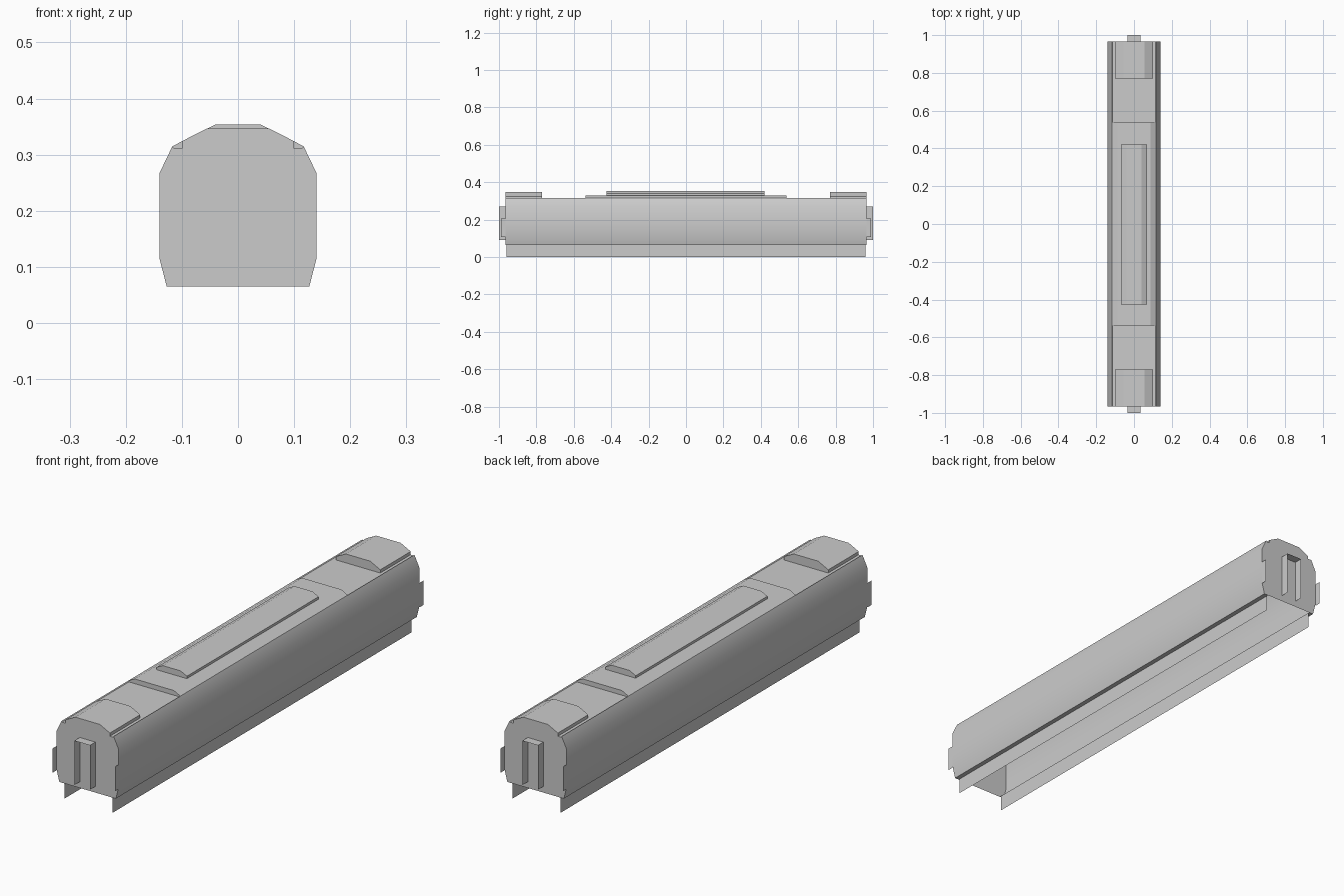
import bpy, bmesh, math

if "Cube" in bpy.data.objects:
    bpy.data.objects.remove(bpy.data.objects["Cube"])


def make_object(name, bm, smooth=None):
    bmesh.ops.remove_doubles(bm, verts=bm.verts, dist=1e-5)
    me = bpy.data.meshes.new(name)
    bm.to_mesh(me)
    bm.free()
    ob = bpy.data.objects.new(name, me)
    bpy.context.collection.objects.link(ob)
    if smooth:
        bpy.ops.object.select_all(action='DESELECT')
        ob.select_set(True)
        bpy.context.view_layer.objects.active = ob
        bpy.ops.object.shade_smooth_by_angle(angle=math.radians(smooth))
    return ob


def sweep(name, profile, y0, y1, caps=False, smooth=None):
    """Run an open (x, z) profile along y, listed right to left over the top."""
    bm = bmesh.new()
    a = [bm.verts.new((x, y0, z)) for x, z in profile]
    b = [bm.verts.new((x, y1, z)) for x, z in profile]
    for i in range(len(profile) - 1):
        bm.faces.new((a[i], b[i], b[i + 1], a[i + 1]))
    if caps:
        bm.faces.new(a)
        bm.faces.new(b[::-1])
    return make_object(name, bm, smooth)


def mirrored(half):
    return half + [(-x, z) for x, z in reversed(half)]


def wall(name, outline, y, facing):
    bm = bmesh.new()
    vs = [bm.verts.new((x, y, z)) for x, z in outline]
    bm.faces.new(vs if facing < 0 else vs[::-1])
    return make_object(name, bm)


END = 0.965
STEP = 0.537

# Side walls, tucked in at the bottom and curving in to the roof
side = [(0.127, 0.065), (0.140, 0.115), (0.140, 0.267), (0.117, 0.315)]
lip = (0.114, 0.311)
left = [(-x, z) for x, z in reversed(side)]
sweep("right_side", side, -END, END, smooth=45)
sweep("left_side", left, -END, END, smooth=45)

# Hanging skirts with a narrow ledge joining them to the walls
sweep("right_skirt", [(0.108, 0.0), (0.108, 0.066)], -0.96, 0.96)
sweep("left_skirt", [(-0.108, 0.066), (-0.108, 0.0)], -0.96, 0.96)
sweep("right_ledge", [(0.108, 0.065), (0.127, 0.065)], -END, END)
sweep("left_ledge", [(-0.127, 0.065), (-0.108, 0.065)], -END, END)

# Raised middle roof and its long central pod
sweep("middle_roof", mirrored([(0.114, 0.311), (0.117, 0.315), (0.088, 0.330)]),
      -STEP, STEP, caps=True)
sweep("central_roof_pod", mirrored([(0.068, 0.329), (0.068, 0.340), (0.040, 0.354)]),
      -0.425, 0.42, caps=True)

for s, label in ((-1, "front"), (1, "back")):
    def span(a, b):
        return sorted((s * a, s * b))

    # End wall
    wall(label + "_end_wall", mirrored(side + [lip]), s * END, s)

    # Lowered roof deck with small lips at its edges
    deck = mirrored([side[-1], lip])
    sweep(label + "_roof_deck", deck, *span(STEP, END))

    # End roof pod
    sweep(label + "_roof_pod", mirrored([(0.100, 0.311), (0.100, 0.324), (0.055, 0.347)]),
          *span(0.77, END), caps=True)

    # Gangway hood, open at the bottom and the outer end
    sweep(label + "_gangway", mirrored([(0.035, 0.09), (0.035, 0.27)]), *span(END, 1.0))

    # Corner fairing sheets beside the gangway
    sweep(label + "_right_fairing", [(0.14, 0.108), (0.14, 0.207)], *span(END, 0.99))
    sweep(label + "_left_fairing", [(-0.14, 0.207), (-0.14, 0.108)], *span(END, 0.99))
